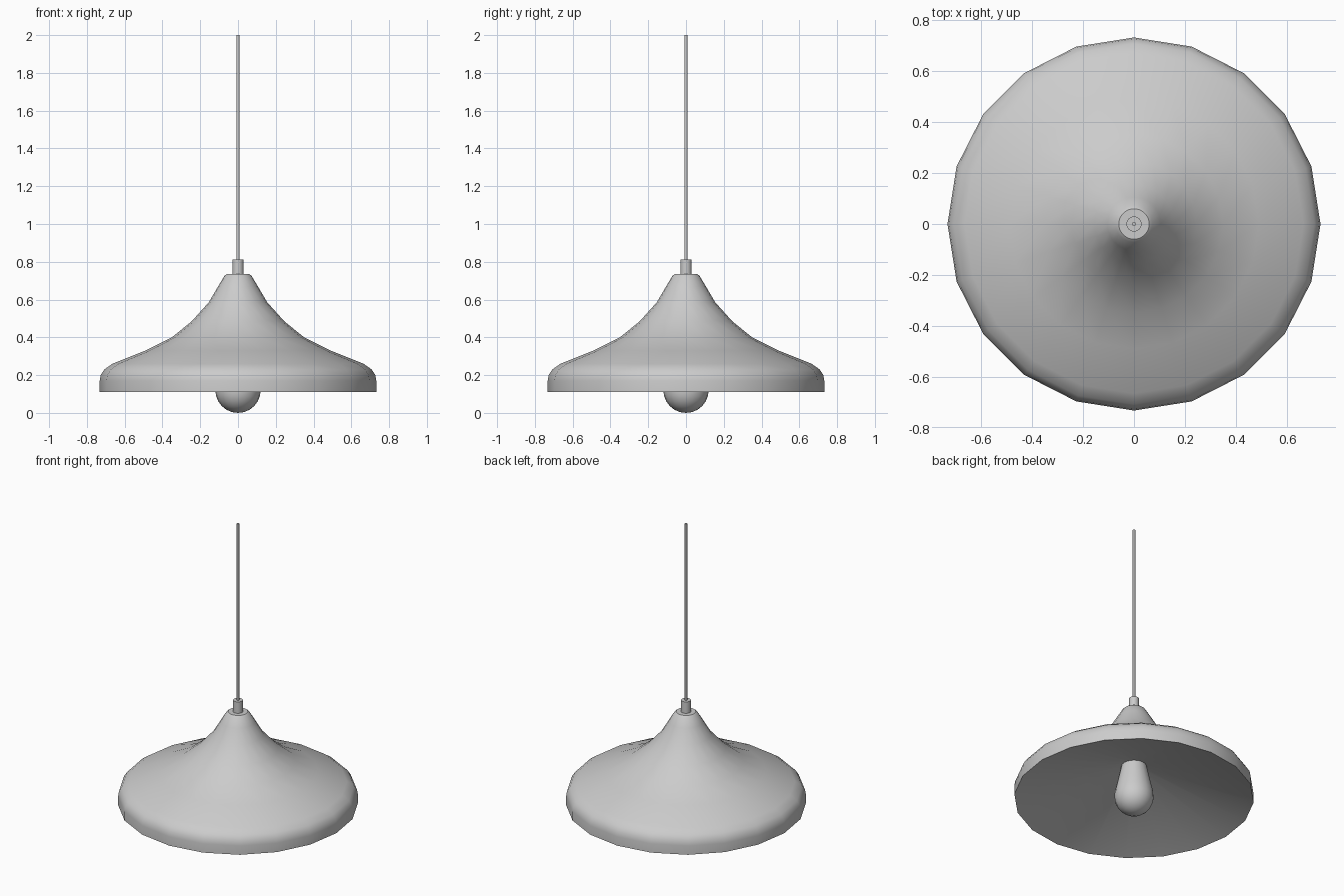
import bpy, bmesh, math

if "Cube" in bpy.data.objects:
    bpy.data.objects.remove(bpy.data.objects["Cube"])


def lathe(name, profile, sides, angle=40):
    """Spin a (radius, z) profile around z; zero radius makes a pole."""
    bm = bmesh.new()
    rings = []
    for r, z in profile:
        if r == 0:
            rings.append([bm.verts.new((0, 0, z))] * sides)
        else:
            rings.append([bm.verts.new((r * math.cos(2 * math.pi * i / sides),
                                        r * math.sin(2 * math.pi * i / sides), z))
                          for i in range(sides)])
    for a, b in zip(rings, rings[1:]):
        for i in range(sides):
            j = (i + 1) % sides
            bm.faces.new(list(dict.fromkeys((a[i], a[j], b[j], b[i]))))
    bmesh.ops.recalc_face_normals(bm, faces=bm.faces[:])
    mesh = bpy.data.meshes.new(name)
    bm.to_mesh(mesh)
    bm.free()
    obj = bpy.data.objects.new(name, mesh)
    bpy.context.collection.objects.link(obj)
    bpy.ops.object.select_all(action='DESELECT')
    obj.select_set(True)
    bpy.context.view_layer.objects.active = obj
    bpy.ops.object.shade_smooth_by_angle(angle=math.radians(angle))
    return obj


# Flared shade: flat cap, outer curve, then shallow inner lining up to the bulb
lathe("lamp_shade", [(0, 0.735), (0.06, 0.735), (0.072, 0.725), (0.105, 0.67),
                     (0.155, 0.585), (0.245, 0.485), (0.35, 0.4), (0.49, 0.33),
                     (0.665, 0.26), (0.708, 0.23), (0.727, 0.2), (0.732, 0.17),
                     (0.732, 0.11), (0.06, 0.34), (0, 0.34)], 20)

# Bulb: round bottom, tapering into the lining
bulb = [(0, 0)] + [(0.12 * math.sin(a), 0.12 - 0.12 * math.cos(a))
                   for a in (math.radians(15 * k) for k in range(1, 7))]
bulb += [(0.116, 0.16), (0.1, 0.23), (0.083, 0.31), (0.075, 0.345), (0, 0.345)]
lathe("bulb", bulb, 20)

# Cord grip and hanging cord
lathe("cord_grip", [(0, 0.73), (0.03, 0.73), (0.03, 0.812), (0, 0.812)], 16)
lathe("cord", [(0, 0.8), (0.008, 0.8), (0.008, 2.0), (0, 2.0)], 12)
